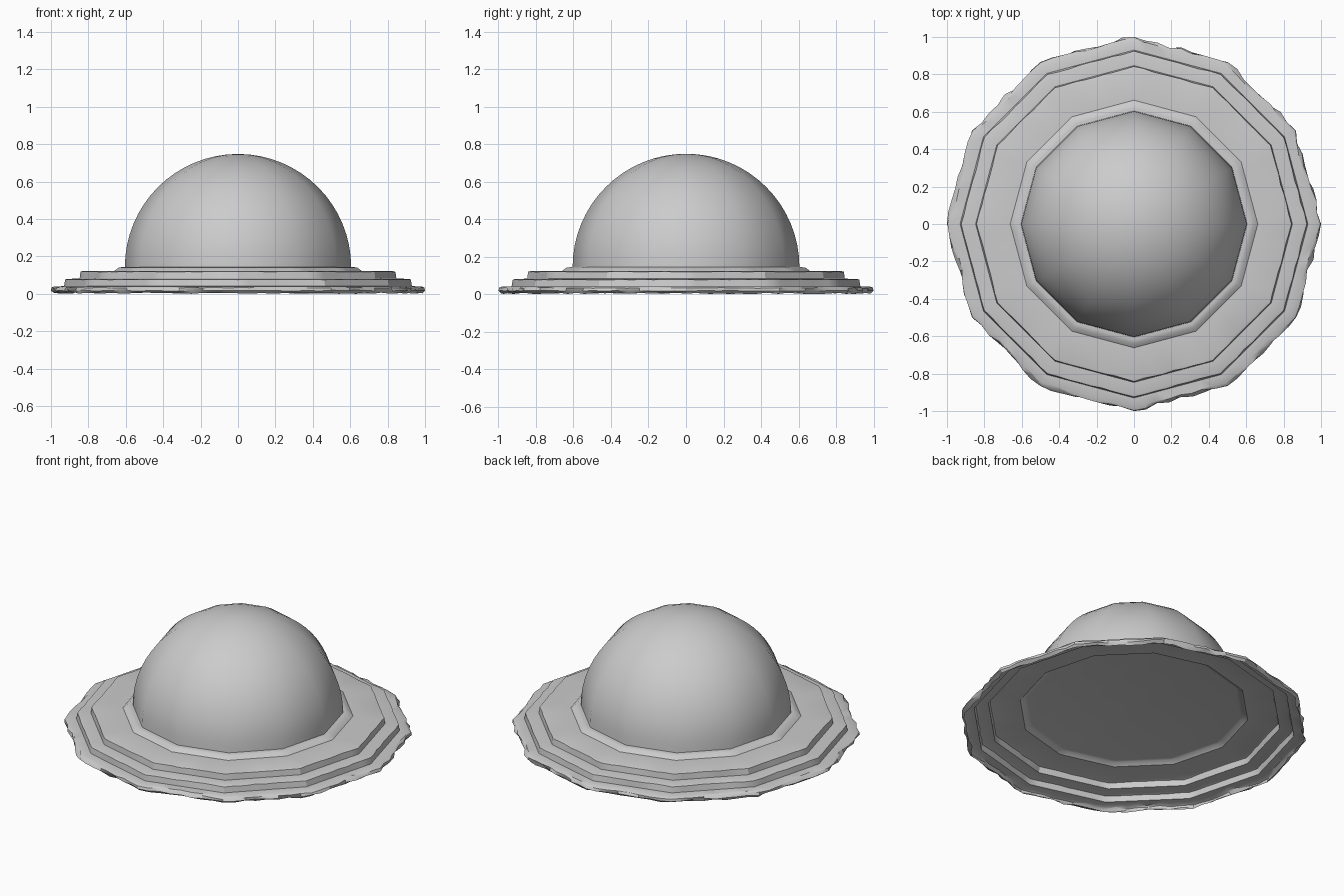
import bpy, bmesh, math, random

if "Cube" in bpy.data.objects:
    bpy.data.objects.remove(bpy.data.objects["Cube"])

random.seed(4)
SIDES = 12


def polygon_point(radius, index, per_side):
    """Point on a 12-sided ring whose straight sides are subdivided."""
    side, step = divmod(index, per_side)
    t = step / per_side
    a, b = (2 * math.pi * (side + k) / SIDES for k in (0, 1))
    return (radius * (math.cos(a) * (1 - t) + math.cos(b) * t),
            radius * (math.sin(a) * (1 - t) + math.sin(b) * t))


def lathe(name, profile, per_side, cap, angle):
    """Profile rows: radius, height, inward chipping, vertical chipping."""
    bm = bmesh.new()
    n = SIDES * per_side
    rings = []
    for r, z, chip, dz in profile:
        ring = []
        for i in range(n):
            x, y = polygon_point(r, i, per_side)
            k = 1 + (random.uniform(-chip, chip) if i % per_side else 0)
            ring.append(bm.verts.new((x * k, y * k, z + random.uniform(0, dz))))
        rings.append(ring)
    for a, b in zip(rings, rings[1:]):
        for i in range(n):
            j = (i + 1) % n
            bm.faces.new((a[i], b[i], b[j], a[j]))
    if cap == "flat":
        bm.faces.new(rings[0])
    else:
        top = bm.verts.new((0, 0, cap))
        for i in range(n):
            bm.faces.new((top, rings[0][i], rings[0][(i + 1) % n]))
    mesh = bpy.data.meshes.new(name)
    bm.to_mesh(mesh)
    bm.free()
    obj = bpy.data.objects.new(name, mesh)
    bpy.context.collection.objects.link(obj)
    bpy.ops.object.select_all(action='DESELECT')
    obj.select_set(True)
    bpy.context.view_layer.objects.active = obj
    bpy.ops.object.shade_smooth_by_angle(angle=math.radians(angle))
    return obj


# Smooth dome
dome_profile = []
for k in range(1, 17):
    a = math.pi / 2 * k / 16
    dome_profile.append((0.605 * math.sin(a), 0.143 + 0.605 * math.cos(a), 0, 0))
lathe("dome", dome_profile, 1, 0.748, 60)

# Stepped base: a hollow sheet, open below, with worn edges and a ragged rim
base_profile = [
    (0.620, 0.143, 0, 0),
    (0.638, 0.140, 0, 0),
    (0.662, 0.122, 0, 0),
    (0.830, 0.122, 0, 0),
    (0.842, 0.117, 0.004, 0.003),
    (0.847, 0.082, 0, 0),
    (0.912, 0.080, 0, 0),
    (0.924, 0.075, 0.004, 0.003),
    (0.930, 0.041, 0, 0),
    (0.982, 0.040, 0.006, 0),
    (0.997, 0.030, 0.012, 0.005),
    (1.000, 0.015, 0.014, 0.005),
    (0.985, 0.000, 0.012, 0.008),
]
lathe("stepped_base", base_profile, 8, "flat", 30)
